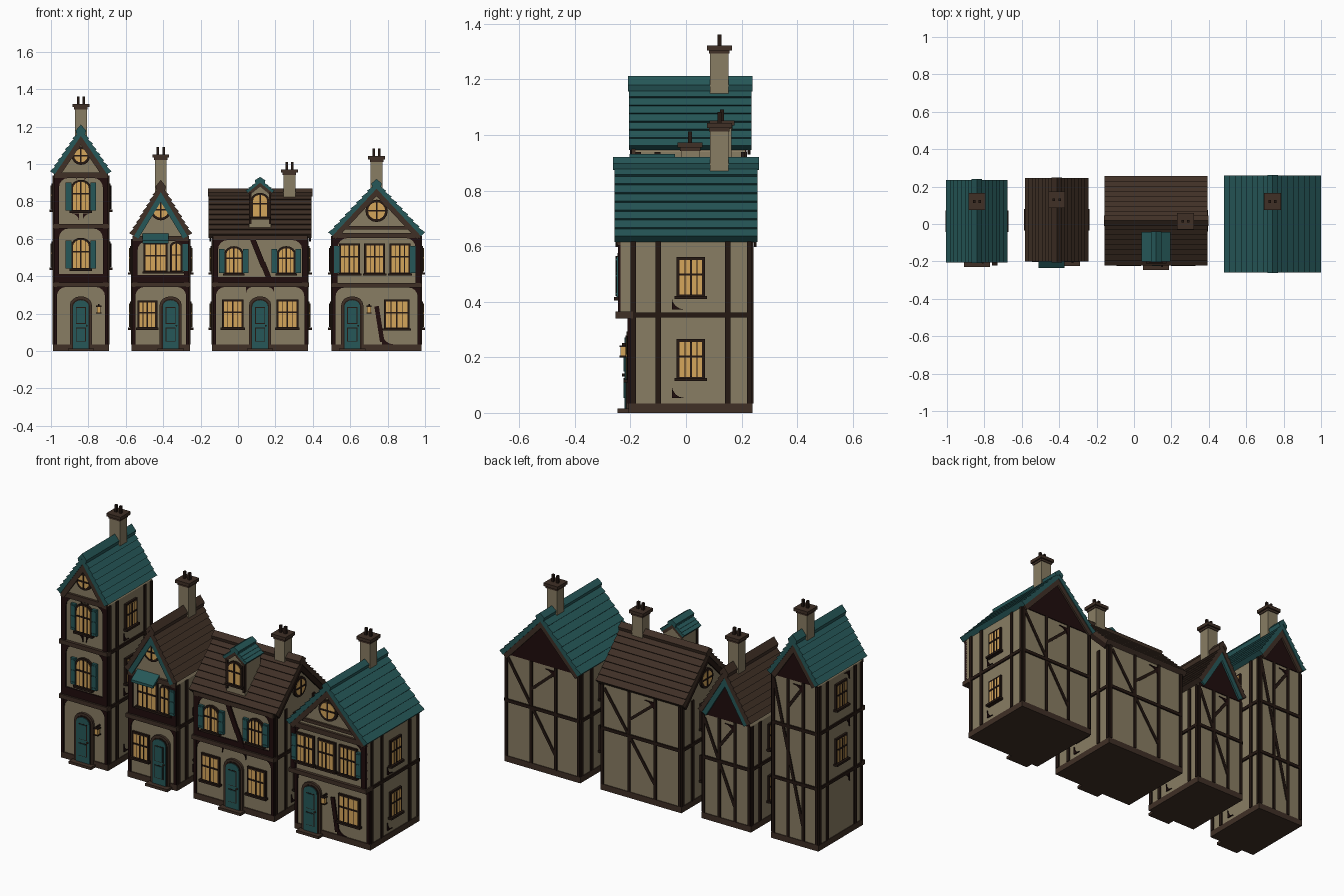
import bpy, bmesh
from math import pi, sin, cos, hypot
from mathutils import Matrix, Vector

cube = bpy.data.objects.get("Cube")
if cube:
    bpy.data.objects.remove(cube, do_unlink=True)

COLOURS = {
    "plaster": (0.25, 0.205, 0.125), "teal": (0.019, 0.096, 0.098),
    "brown": (0.05, 0.029, 0.019), "maroon": (0.014, 0.004, 0.004),
    "dark_timber": (0.018, 0.009, 0.006), "glow": (0.66, 0.38, 0.105),
}
mats = {}
for name, rgb in COLOURS.items():
    m = bpy.data.materials.new(name)
    m.use_nodes = True
    m.diffuse_color = (*rgb, 1)
    m.node_tree.nodes["Principled BSDF"].inputs["Base Color"].default_value = (*rgb, 1)
    mats[name] = m

parts = {}
prefix = ""


# Extrude an outline drawn on a wall, from depth d0 to d1 outwards
def prism(part, mat, M, pts, d0, d1):
    key = (prefix + part, mat)
    if key not in parts:
        parts[key] = bmesh.new()
    bm = parts[key]
    a, b = ([bm.verts.new(M @ Vector((u, -d, z))) for u, z in pts] for d in (d0, d1))
    faces = [bm.faces.new(a), bm.faces.new(b[::-1])]
    for i in range(len(pts)):
        j = (i + 1) % len(pts)
        faces.append(bm.faces.new((a[i], b[i], b[j], a[j])))
    bmesh.ops.recalc_face_normals(bm, faces=faces)


def rect(u, z0, w, h):
    return [(u - w/2, z0), (u + w/2, z0), (u + w/2, z0 + h), (u - w/2, z0 + h)]


def arch(u, z0, w, h):
    rise = w * 0.4
    top = [(u + w/2*cos(pi*i/8), z0 + h - rise + rise*sin(pi*i/8)) for i in range(9)]
    return [(u - w/2, z0), (u + w/2, z0)] + top


def disc(u, z, r, n=16):
    return [(u + r*cos(2*pi*i/n), z + r*sin(2*pi*i/n)) for i in range(n)]


def strip(u0, z0, u1, z1, w):
    k = w / 2 / hypot(u1 - u0, z1 - z0)
    a, b = -(z1 - z0)*k, (u1 - u0)*k
    return [(u0 + a, z0 + b), (u1 + a, z1 + b), (u1 - a, z1 - b), (u0 - a, z0 - b)]


# Curved knee bracket in a corner; su and sz point into the panel
def knee(M, u, z, su, sz, s=0.05):
    arc = [(u + su*s*(1 - sin(t*pi/8)), z + sz*s*(1 - cos(t*pi/8))) for t in range(5)]
    prism("knee_braces", "maroon", M, [(u, z)] + arc, 0, 0.007)


def window(M, u, z0, w, h, arched=False, shutters=()):
    shape = arch if arched else rect
    prism("window_frames", "dark_timber", M, shape(u, z0 - 0.008, w + 0.022, h + 0.019), 0, 0.012)
    prism("window_glass", "glow", M, shape(u, z0, w, h), 0.009, 0.014)
    for bar in (rect(u, z0, 0.008, h), rect(u, z0 + h*0.55, w, 0.008)):
        prism("window_bars", "dark_timber", M, bar, 0.013, 0.018)
    if w > 0.075:
        for s in (-1, 1):
            prism("window_bars", "dark_timber", M, rect(u + s*w*0.27, z0, 0.003, h), 0.013, 0.016)
    prism("window_sills", "dark_timber", M, rect(u, z0 - 0.016, w + 0.036, 0.012), 0, 0.024)
    for s in shutters:
        c = u + s*(w/2 + 0.024)
        prism("shutters", "teal", M, rect(c, z0 - 0.003, 0.03, h), 0, 0.015)
        for k in (0.05, 0.5, 0.9):
            prism("shutters", "teal", M, rect(c, z0 + h*k - 0.002, 0.026, 0.006), 0.015, 0.018)


def round_window(M, z, r):
    prism("round_frame", "dark_timber", M, disc(0, z, r + 0.014), 0, 0.012)
    prism("round_glass", "glow", M, disc(0, z, r), 0.009, 0.014)
    for bar in (rect(0, z - r, 0.008, 2*r), rect(0, z - 0.004, 2*r, 0.008)):
        prism("round_bars", "dark_timber", M, bar, 0.013, 0.018)


def door(M, u):
    prism("door_frame", "brown", M, arch(u, 0.015, 0.118, 0.278), 0, 0.014)
    prism("door_frame", "dark_timber", M, arch(u, 0.015, 0.096, 0.264), 0.01, 0.017)
    prism("door", "teal", M, arch(u, 0.015, 0.084, 0.257), 0.012, 0.021)
    for z0, h in ((0.05, 0.075), (0.145, 0.09)):
        prism("door_panels", "dark_timber", M, rect(u, z0, 0.054, h), 0.018, 0.022)
        prism("door_panels", "teal", M, rect(u, z0 + 0.004, 0.046, h - 0.008), 0.018, 0.025)
    prism("door_knob", "brown", M, disc(u + 0.031, 0.136, 0.005, 8), 0.02, 0.03)
    prism("door_step", "brown", M, rect(u, 0, 0.14, 0.015), 0, 0.047)


def lantern(M, u):
    prism("lantern_arm", "dark_timber", M, rect(u, 0.243, 0.008, 0.008), 0, 0.03)
    prism("lantern_light", "glow", M, rect(u, 0.205, 0.02, 0.034), 0.016, 0.036)
    for z in (0.2, 0.237):
        prism("lantern_caps", "dark_timber", M, rect(u, z, 0.028, 0.006), 0.012, 0.04)


# Stepped shingle rows on both slopes, ridge cap and barge boards
def gable_roof(M, hw, ze, zr, d0, d1, mat, trim, rows=8, th=0.03, name="roof"):
    rise = zr - ze
    L = hypot(hw, rise)
    nx, nz = rise / L, hw / L
    for s in (-1, 1):
        def at(t, k):
            return (s*max(hw*(1 - t) + nx*k, 0), ze + rise*t + nz*k)
        for i in range(rows):
            t0, t1 = i / rows, (i + 1) / rows
            prism(name, mat, M, [at(t0, 0), at(t0, th), at(t1, th*0.72), at(t1, 0)], d0, d1)
        prism(name, mat, M, [(0, zr), at(1, 0), at(1, th*0.72), (0, zr + th*0.72/nz)], d0, d1)
        b = th * 0.9
        board = [(s*hw, ze), (0, zr), (0, zr - b/nz), (s*(hw - b*nx), ze - b*nz)]
        for e0, e1 in ((d0 + 0.004, d0 + 0.014), (d1 - 0.014, d1 - 0.004)):
            prism(name + "_barge_boards", trim, M, board, e0, e1)
    top = zr + th/nz + 0.008
    drop = 0.022 * rise / hw
    prism(name + "_ridge_cap", mat, M, [(0, top), (0.028, top - drop), (0.022, top - drop - 0.022),
          (0, top - 0.03), (-0.022, top - drop - 0.022), (-0.028, top - drop)], d0 - 0.004, d1 + 0.004)


def chimney(x, y, z0, top):
    M = Matrix.Translation((x, y, 0))
    prism("chimney", "plaster", M, rect(0, z0, 0.064, top - z0), -0.033, 0.033)
    prism("chimney_cap", "brown", M, rect(0, top - 0.018, 0.072, 0.012), -0.037, 0.037)
    prism("chimney_cap", "brown", M, rect(0, top - 0.006, 0.09, 0.018), -0.045, 0.045)
    for s in (-1, 1):
        prism("chimney_pots", "dark_timber", M, rect(s*0.015, top, 0.013, 0.052), -0.007, 0.007)


# Walls, timber grid and roof shared by all houses; returns the wall frames
def house(name, cx, cy, hx, hy, floors, roof, mat, trim, jetty=0.0, sideways=False, rows=8, side_z=()):
    global prefix
    prefix = name + "_"
    hw, ze, zr = roof
    centre = Matrix.Translation((cx, cy, 0))
    F, R, B, L = [centre @ Matrix.Rotation(k*pi/2, 4, 'Z') @ Matrix.Translation((0, -h, 0))
                  for k, h in enumerate((hy, hx, hy, hx))]
    FU = F @ Matrix.Translation((0, -jetty, 0))
    G, gw, gd = (R, hy, 2*hx) if sideways else (F, hx, 2*hy)
    zw = zr - (zr - ze)*gw/hw
    z1 = floors[0]
    prism("ground_walls", "plaster", F, rect(0, 0.01, 2*hx, z1 - 0.01), -2*hy, 0)
    prism("upper_walls", "plaster", G, [(-gw, z1), (gw, z1), (gw, zw), (0, zr), (-gw, zw)], -gd, jetty)
    prism("plinth", "brown", F, rect(0, 0, 2*hx + 0.008, 0.034), -2*hy - 0.004, 0.006)
    gable_roof(G, hw, ze, zr, -gd - 0.023, jetty + 0.023, mat, trim, rows)
    if not sideways:
        prism("back_gable", "maroon", B, [(-gw, zw), (gw, zw), (0, zr)], 0, 0.005)
    levels = [0.034] + floors + [zw]
    # Floor beams and corner posts
    for z in floors:
        prism("floor_beams", "brown", F, rect(0, z - 0.012, 2*hx + 0.016, 0.024), -0.01, jetty + 0.018)
        for M, h in ((R, hy), (L, hy), (B, hx)):
            prism("floor_beams", "dark_timber", M, rect(0, z - 0.009, 2*h, 0.018), 0, 0.008)
    prism("eave_beam", "brown", FU, rect(0, zw - 0.012, 2*hx, 0.028), 0, 0.014)
    for i in range(len(levels) - 1):
        a, b = levels[i], levels[i + 1]
        M = FU if i else F
        w = 0.028 if i else 0.016
        for s in (-1, 1):
            prism("front_posts", "maroon", M, rect(s*(hx - w/2), a, w, b - a), -0.012, 0.01)
            knee(M, s*(hx - w), b - 0.012, -s, -1)
        knee(R, 0.04 - hy*0.5, a + 0.02, 1, 1, 0.045)
        knee(L, hy*0.5 - 0.02, b - 0.01, -1, -1, 0.045)
    H = zw - 0.034
    for M in (R, L):
        for u, w in ((-hy + 0.01, 0.02), (-0.118, 0.02), (0.132, 0.02), (hy - 0.008, 0.016)):
            prism("side_posts", "dark_timber", M, rect(u, 0.034, w, H), 0, 0.007)
        for z in side_z:
            window(M, 0, z, 0.08, 0.125)
    # Back framing
    for u in (-hx + 0.008, -0.3*hx, 0.36*hx, hx - 0.008):
        prism("back_posts", "dark_timber", B, rect(u, 0.034, 0.016, H), 0, 0.007)
    prism("back_brace", "dark_timber", B, strip(-0.92*hx, zw - 0.02, 0.34*hx, 0.12, 0.016), 0, 0.006)
    prism("back_brace", "dark_timber", B, strip(-0.3*hx, zw - 0.16, 0.34*hx, zw - 0.03, 0.016), 0, 0.006)
    knee(B, 0.34*hx, zw - 0.02, -1, -1, 0.06)
    return F, FU, R, L


# Tall narrow house
F, U, R, L = house("tall_house", -0.84, 0.0155, 0.145, 0.1975, [0.355, 0.667], (0.14, 0.945, 1.15),
                   "teal", "brown", rows=7, side_z=(0.45, 0.76))
door(F, 0)
lantern(F, 0.095)
for z in (0.445, 0.755):
    window(F, 0, z, 0.085, 0.15, True, (-1, 1))
prism("apron_band", "maroon", F, rect(0, 0.367, 0.29, 0.045), 0, 0.008)
for s in (-1, 1):
    knee(F, s*0.01, 0.735, s, -1, 0.04)
    knee(F, s*0.02, 0.937, s, -1, 0.03)
round_window(F, 1.045, 0.036)
chimney(-0.84, 0.12, 1.08, 1.31)

# Small house with bay awning
F, U, R, L = house("small_house", -0.413, 0.022, 0.152, 0.2, [0.355], (0.143, 0.615, 0.85),
                   "brown", "teal", side_z=(0.13, 0.425))
door(F, 0.053)
window(F, -0.072, 0.13, 0.085, 0.13)
window(F, -0.028, 0.43, 0.105, 0.14)
window(F, 0.083, 0.43, 0.046, 0.145, True, (1,))
prism("apron_band", "maroon", F, rect(0, 0.367, 0.304, 0.04), 0, 0.008)
S = F @ Matrix.Translation((-0.028, 0, 0)) @ Matrix.Rotation(pi/2, 4, 'Z')
prism("awning", "teal", S, [(0, 0.615), (0, 0.63), (-0.058, 0.59), (-0.058, 0.575)], -0.07, 0.07)
round_window(F, 0.755, 0.042)
chimney(-0.413, 0.13, 0.78, 1.04)

# Wide house with sideways roof and dormer
F, U, R, L = house("wide_house", 0.118, 0.0175, 0.2525, 0.2175, [0.355], (0.218, 0.605, 0.82),
                   "brown", "dark_timber", sideways=True, side_z=(0.13, 0.425))
door(F, 0)
for s in (-1, 1):
    window(F, s*0.146, 0.13, 0.095, 0.135)
    window(F, s*0.14, 0.42, 0.08, 0.13, True, (-1, 1))
    knee(F, s*0.075, 0.343, -s, -1, 0.035)
prism("apron_band", "maroon", F, rect(0, 0.367, 0.505, 0.03), 0, 0.008)
prism("front_brace", "maroon", F, strip(-0.04, 0.6, 0.02, 0.45, 0.028), 0, 0.009)
prism("front_brace", "maroon", F, strip(0.015, 0.47, 0.055, 0.37, 0.028), 0, 0.009)
for M in (R, L):
    round_window(M, 0.69, 0.042)
D = F @ Matrix.Translation((0, 0.012, 0))
prism("dormer_walls", "plaster", D, [(-0.058, 0.66), (0.058, 0.66), (0.058, 0.852), (0, 0.898), (-0.058, 0.852)], -0.14, 0)
for s in (-1, 1):
    prism("dormer_posts", "dark_timber", D, rect(s*0.053, 0.68, 0.012, 0.17), -0.01, 0.008)
window(D, 0, 0.72, 0.074, 0.115, True)
gable_roof(D, 0.066, 0.846, 0.9, -0.145, 0.012, "teal", "brown", 4, 0.018, "dormer_roof")
chimney(0.275, 0.015, 0.76, 0.96)

# Broad gabled house with overhanging upper floor
F, U, R, L = house("broad_house", 0.741, 0.0175, 0.236, 0.2175, [0.352], (0.237, 0.615, 0.868),
                   "teal", "brown", jetty=0.035, side_z=(0.13, 0.425))
door(F, -0.13)
lantern(F, -0.04)
window(F, 0.108, 0.125, 0.115, 0.14)
window(U, -0.145, 0.42, 0.09, 0.145, False, (-1,))
window(U, -0.01, 0.42, 0.09, 0.145)
window(U, 0.125, 0.42, 0.09, 0.145, False, (1,))
prism("gable_beam", "brown", U, rect(0, 0.65, 0.36, 0.018), 0, 0.012)
prism("front_brace", "maroon", F, strip(0.0, 0.24, 0.03, 0.05, 0.024), 0, 0.008)
knee(F, 0.03, 0.036, 1, 1, 0.06)
round_window(U, 0.75, 0.046)
chimney(0.741, 0.12, 0.78, 1.03)

# Turn each gathered part into an object
for (name, mat), bm in parts.items():
    mesh = bpy.data.meshes.new(name)
    bm.to_mesh(mesh)
    bm.free()
    mesh.materials.append(mats[mat])
    bpy.context.scene.collection.objects.link(bpy.data.objects.new(name, mesh))
